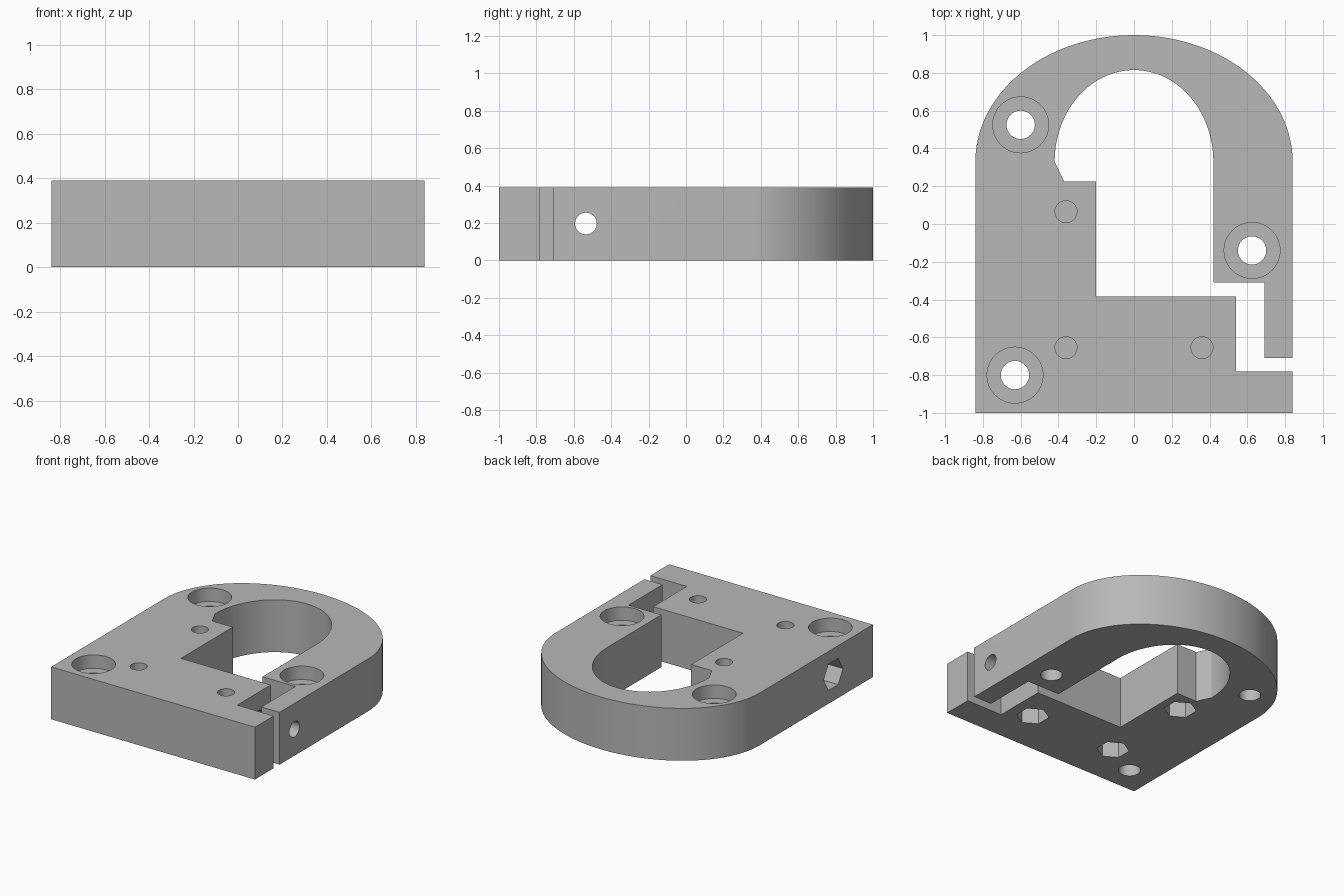
import bpy, bmesh
from math import cos, sin, pi, radians
from mathutils import Matrix, Vector

cube = bpy.data.objects.get("Cube")
if cube:
    bpy.data.objects.remove(cube, do_unlink=True)

HEIGHT = 0.39
ARC_Y = 0.33

grey = bpy.data.materials.new("plain grey")
grey.use_nodes = True
grey.diffuse_color = (0.48, 0.48, 0.48, 1)
grey.node_tree.nodes["Principled BSDF"].inputs["Base Color"].default_value = grey.diffuse_color


def add_object(name, bm):
    bmesh.ops.recalc_face_normals(bm, faces=bm.faces[:])
    mesh = bpy.data.meshes.new(name)
    bm.to_mesh(mesh)
    bm.free()
    mesh.materials.append(grey)
    obj = bpy.data.objects.new(name, mesh)
    bpy.context.collection.objects.link(obj)
    return obj


def arc(rx, ry, steps=56):
    """Half ellipse from the right end over the top to the left end."""
    return [(rx * cos(pi * i / steps), ARC_Y + ry * sin(pi * i / steps))
            for i in range(steps + 1)]


# Clamp body: arched outline with an open slot, extruded upwards
outline = [(-0.84, -1), (0.84, -1), (0.84, -0.78), (0.54, -0.78), (0.54, -0.385),
           (-0.2, -0.385), (-0.2, 0.225), (-0.37, 0.225)]
outline += arc(0.42, 0.485)[::-1]
outline += [(0.42, -0.31), (0.69, -0.31), (0.69, -0.71), (0.84, -0.71)]
outline += arc(0.84, 0.67)

bm = bmesh.new()
base = bm.faces.new([bm.verts.new((x, y, 0)) for x, y in outline])
top = bmesh.ops.extrude_face_region(bm, geom=[base])
bmesh.ops.translate(bm, vec=(0, 0, HEIGHT),
                    verts=[v for v in top["geom"] if isinstance(v, bmesh.types.BMVert)])
body = add_object("clamp_body", bm)
bpy.context.view_layer.objects.active = body
body.select_set(True)


def drill(start, end, radius, sides=48):
    """Cut a prism-shaped hole between two points; polygon corners point along y."""
    start, end = Vector(start), Vector(end)
    axis = end - start
    turn = Matrix.Rotation(pi / 2, 4, "Y") if abs(axis.x) > abs(axis.z) else Matrix()
    matrix = Matrix.Translation((start + end) / 2) @ turn @ Matrix.Rotation(pi / 2, 4, "Z")
    bm = bmesh.new()
    ring = [bm.verts.new((radius * cos(2 * pi * i / sides),
                          radius * sin(2 * pi * i / sides), -axis.length / 2))
            for i in range(sides)]
    cap = bm.faces.new(ring)
    geom = bmesh.ops.extrude_face_region(bm, geom=[cap])["geom"]
    bmesh.ops.translate(bm, vec=(0, 0, axis.length),
                        verts=[v for v in geom if isinstance(v, bmesh.types.BMVert)])
    bmesh.ops.transform(bm, matrix=matrix, verts=bm.verts[:])
    cutter = add_object("hole_cutter", bm)
    cutter.hide_render = True
    mod = body.modifiers.new("hole", "BOOLEAN")
    mod.operation = "DIFFERENCE"
    mod.solver = "EXACT"
    mod.object = cutter
    bpy.ops.object.modifier_apply(modifier=mod.name)
    bpy.data.objects.remove(cutter, do_unlink=True)


# Mounting holes with counterbores
for x, y in [(-0.6, 0.525), (0.625, -0.14), (-0.63, -0.8)]:
    drill((x, y, -0.1), (x, y, HEIGHT + 0.1), 0.075)
    drill((x, y, HEIGHT - 0.1), (x, y, HEIGHT + 0.1), 0.148)

# Screw holes from above, nut pockets from below, thin web between
for x, y in [(-0.36, 0.065), (-0.36, -0.655), (0.36, -0.655)]:
    drill((x, y, 0.2), (x, y, HEIGHT + 0.1), 0.058)
    drill((x, y, -0.1), (x, y, 0.188), 0.113, 6)

# Clamping screw channel across the body, with a nut pocket on the far side
drill((-1, -0.535, 0.197), (1, -0.535, 0.197), 0.058)
drill((-1, -0.535, 0.197), (-0.64, -0.535, 0.197), 0.113, 6)

bpy.ops.object.shade_smooth_by_angle(angle=radians(20))
